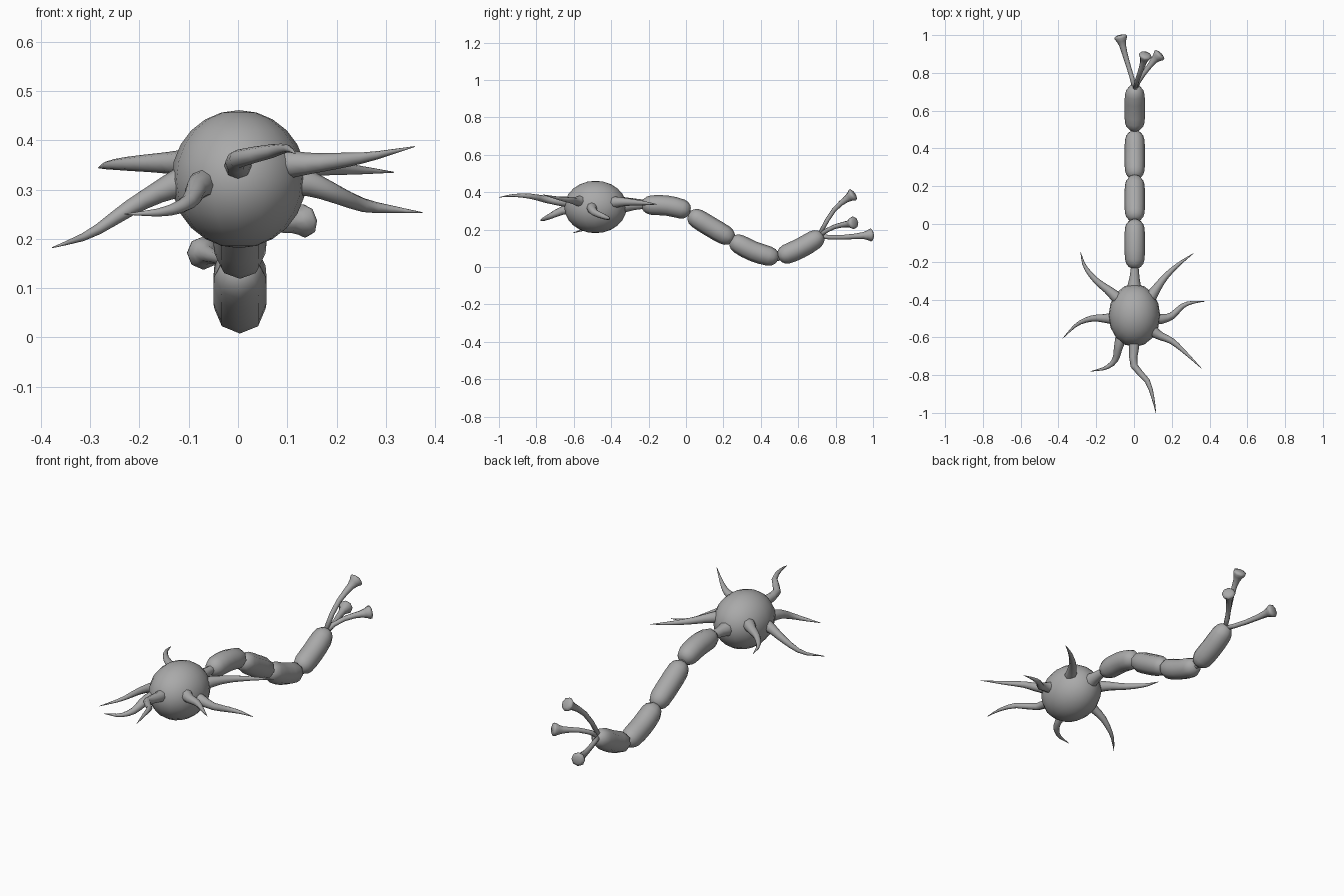
import bpy, bmesh, math
from mathutils import Vector

cube = bpy.data.objects.get("Cube")
if cube:
    bpy.data.objects.remove(cube, do_unlink=True)

grey = bpy.data.materials.new("plain_grey")
GREY = (0.4, 0.4, 0.4, 1)
grey.diffuse_color = GREY
grey.use_nodes = True
bsdf = next(n for n in grey.node_tree.nodes if n.type == 'BSDF_PRINCIPLED')
bsdf.inputs["Base Color"].default_value = GREY


def finish(bm, name):
    bmesh.ops.recalc_face_normals(bm, faces=bm.faces)
    for f in bm.faces:
        f.smooth = True
    mesh = bpy.data.meshes.new(name)
    bm.to_mesh(mesh)
    bm.free()
    mesh.materials.append(grey)
    obj = bpy.data.objects.new(name, mesh)
    bpy.context.collection.objects.link(obj)
    return obj


def spline(points, t):
    """Point on a smooth path through the given points, t from 0 to 1."""
    p = [Vector(q) for q in points]
    p = [2 * p[0] - p[1]] + p + [2 * p[-1] - p[-2]]
    u = t * (len(p) - 3)
    i = min(int(u), len(p) - 4)
    u -= i
    a, b, c, d = p[i:i + 4]
    return 0.5 * (2 * b + (c - a) * u + (2 * a - 5 * b + 4 * c - d) * u * u
                  + (3 * b - a - 3 * c + d) * u ** 3)


def tube(name, points, profile, sides=8):
    """Sweep a ring along a path; profile is a list of (t, radius)."""
    bm = bmesh.new()
    rings = []
    for t, r in profile:
        c = spline(points, t)
        tan = (spline(points, min(t + 0.01, 1)) - spline(points, max(t - 0.01, 0))).normalized()
        side = tan.cross(Vector((0, 0, 1))).normalized()
        up = side.cross(tan)
        ring = []
        for k in range(sides):
            a = 2 * math.pi * k / sides
            ring.append(bm.verts.new(c + r * (math.cos(a) * up + math.sin(a) * side)))
        rings.append(ring)
    for lo, hi in zip(rings, rings[1:]):
        for k in range(sides):
            n = (k + 1) % sides
            bm.faces.new((lo[k], lo[n], hi[n], hi[k]))
    bm.faces.new(rings[0])
    bm.faces.new(rings[-1])
    return finish(bm, name)


# Cell body
bm = bmesh.new()
bmesh.ops.create_uvsphere(bm, u_segments=16, v_segments=12, radius=1)
for v in bm.verts:
    v.co = Vector((v.co.x * 0.137, v.co.y * 0.167, v.co.z * 0.14)) + Vector((0.002, -0.484, 0.321))
finish(bm, "cell_body")

# Tapered, wavy branches around the body
branches = {
    "front": [(0, -0.58, 0.345), (0, -0.66, 0.35), (0, -0.75, 0.362),
              (0.07, -0.83, 0.378), (0.10, -0.92, 0.383), (0.116, -1.0, 0.373)],
    "front_right": [(-0.06, -0.57, 0.315), (-0.082, -0.65, 0.305), (-0.10, -0.72, 0.275),
                    (-0.15, -0.762, 0.255), (-0.23, -0.78, 0.25)],
    "right": [(-0.10, -0.50, 0.32), (-0.15, -0.50, 0.30), (-0.22, -0.50, 0.262),
              (-0.30, -0.53, 0.21), (-0.377, -0.605, 0.182)],
    "back_right": [(-0.08, -0.40, 0.352), (-0.13, -0.355, 0.354), (-0.20, -0.30, 0.353),
                   (-0.26, -0.225, 0.35), (-0.283, -0.148, 0.344)],
    "back_left": [(0.08, -0.40, 0.345), (0.12, -0.34, 0.348), (0.17, -0.275, 0.345),
                  (0.24, -0.21, 0.34), (0.316, -0.155, 0.335)],
    "left": [(0.10, -0.50, 0.32), (0.145, -0.503, 0.312), (0.20, -0.487, 0.29),
             (0.255, -0.435, 0.268), (0.31, -0.415, 0.26), (0.374, -0.41, 0.253)],
    "front_left": [(0.08, -0.55, 0.352), (0.13, -0.588, 0.352), (0.20, -0.62, 0.358),
                   (0.27, -0.68, 0.367), (0.358, -0.765, 0.387)],
}
taper = [(0, 0.032), (0.1, 0.030), (0.2, 0.026), (0.3, 0.022), (0.4, 0.019), (0.5, 0.0165),
         (0.6, 0.014), (0.7, 0.011), (0.8, 0.008), (0.9, 0.0045), (1, 0.001)]
for side, path in branches.items():
    tube(side + "_branch", path, taper)

# Tapered neck from the body to the chain
tube("neck", [(0, -0.36, 0.325), (0.003, -0.28, 0.33), (0.005, -0.19, 0.332)],
     [(0, 0.045), (0.25, 0.034), (0.5, 0.026), (0.8, 0.02), (1, 0.018)])

# Chain of bent capsules, given as (y, z) start, middle and end
segments = [
    [(-0.235, 0.331), (-0.10, 0.328), (0.022, 0.298)],
    [(0.018, 0.285), (0.13, 0.216), (0.252, 0.145)],
    [(0.24, 0.147), (0.36, 0.084), (0.492, 0.045)],
    [(0.495, 0.052), (0.61, 0.10), (0.73, 0.172)],
]
capsule = [(0, 0.018), (0.03, 0.032), (0.09, 0.045), (0.18, 0.052), (0.34, 0.054), (0.5, 0.054)]
capsule += [(1 - t, r) for t, r in reversed(capsule[:-1])]
for i, seg in enumerate(segments):
    tube(f"chain_segment_{i + 1}", [(0.004, y, z) for y, z in seg], capsule)

# Thin threads linking the capsules
tube("core_thread", [(0.004, -0.2, 0.331), (0.004, 0.0, 0.30), (0.004, 0.24, 0.15),
                     (0.004, 0.49, 0.046), (0.004, 0.70, 0.155)],
     [(i / 16, 0.014) for i in range(17)], 6)

# Stalks with flared ends
stalks = {
    "right": [(0.004, 0.71, 0.165), (-0.015, 0.79, 0.158), (-0.04, 0.87, 0.161),
              (-0.06, 0.945, 0.168), (-0.073, 1.0, 0.172)],
    "upper": [(0.004, 0.71, 0.165), (0.018, 0.765, 0.268), (0.035, 0.81, 0.325),
              (0.05, 0.858, 0.363), (0.062, 0.90, 0.392)],
    "left": [(0.004, 0.71, 0.165), (0.03, 0.765, 0.203), (0.07, 0.82, 0.223),
             (0.105, 0.865, 0.23), (0.142, 0.902, 0.238)],
}
flare = [(0, 0.012), (0.2, 0.012), (0.4, 0.0125), (0.6, 0.0145), (0.75, 0.018), (0.85, 0.025),
         (0.93, 0.034), (0.97, 0.033), (1, 0.02)]
for side, path in stalks.items():
    tube(side + "_stalk", path, flare)
